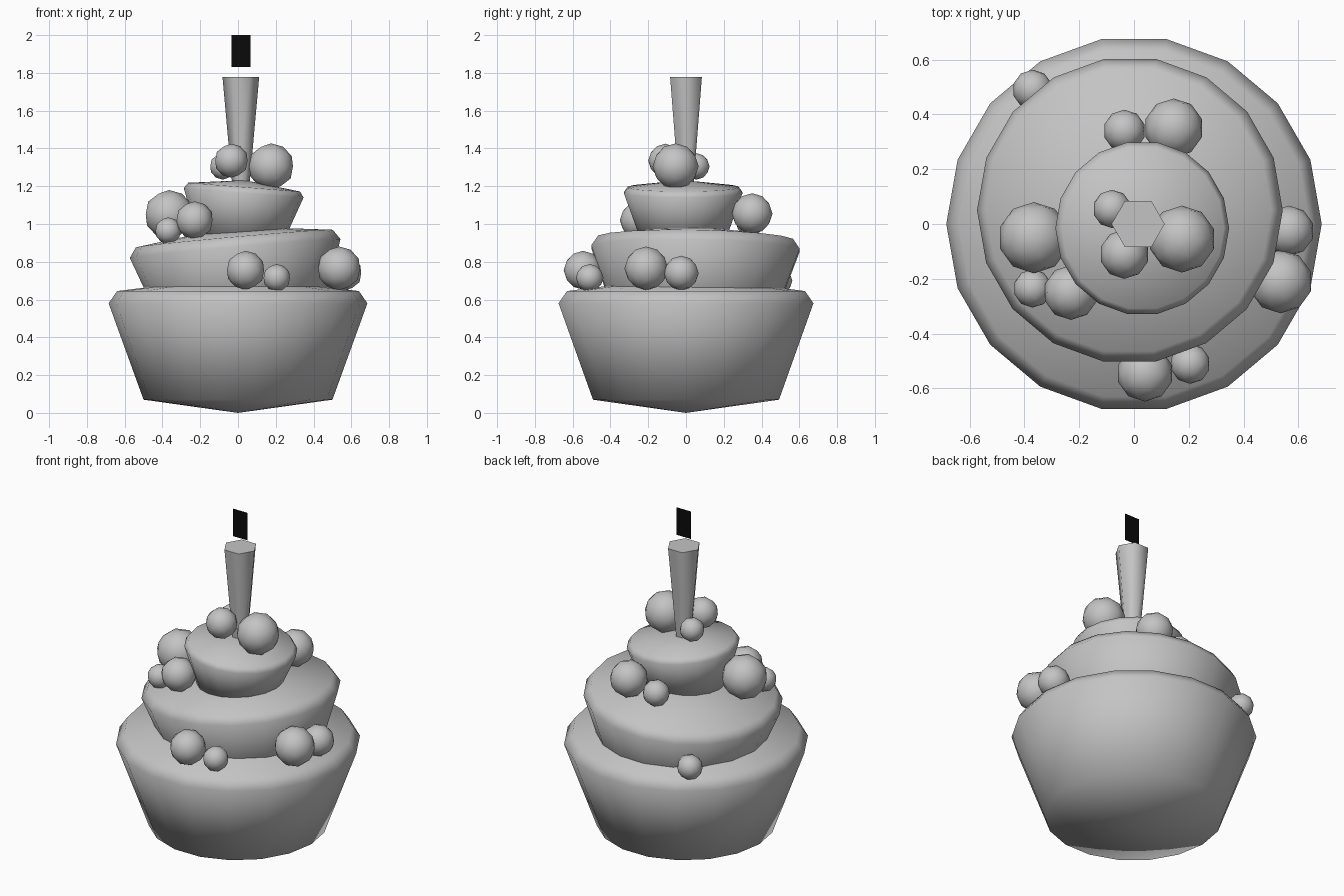
import bpy
import bmesh
from math import radians, sin, cos, pi

cube = bpy.data.objects.get("Cube")
if cube:
    bpy.data.objects.remove(cube, do_unlink=True)


def material(name, rgb):
    mat = bpy.data.materials.new(name)
    mat.use_nodes = True
    mat.diffuse_color = (*rgb, 1)
    mat.node_tree.nodes["Principled BSDF"].inputs["Base Color"].default_value = (*rgb, 1)
    return mat


grey = material("plain grey", (0.55, 0.55, 0.55))
black = material("flame black", (0.003, 0.003, 0.003))


def finish(name, bm, mat, smooth=True):
    bmesh.ops.recalc_face_normals(bm, faces=bm.faces[:])
    mesh = bpy.data.meshes.new(name)
    for face in bm.faces:
        face.smooth = smooth
    bm.to_mesh(mesh)
    bm.free()
    mesh.materials.append(mat)
    obj = bpy.data.objects.new(name, mesh)
    bpy.context.collection.objects.link(obj)
    return obj


# Tier profile (radius, height) measured from the widest rim
BOTTOM, TOP = -0.58, 0.145
RINGS = [(0.5, -0.51), (0.685, 0), (0.64, 0.065)]
SIDES = 18


def tier(name, centre, radius, tilt=(0, 0)):
    bm = bmesh.new()
    s = radius / 0.685
    rings = []
    for r, z in RINGS:
        rings.append([bm.verts.new((r * s * cos(2 * pi * i / SIDES),
                                    r * s * sin(2 * pi * i / SIDES), z * s))
                      for i in range(SIDES)])
    low = bm.verts.new((0, 0, BOTTOM * s))
    high = bm.verts.new((0, 0, TOP * s))
    for i in range(SIDES):
        j = (i + 1) % SIDES
        for a, b in zip(rings, rings[1:]):
            bm.faces.new((a[i], a[j], b[j], b[i]))
        bm.faces.new((low, rings[0][j], rings[0][i]))
        bm.faces.new((high, rings[-1][i], rings[-1][j]))
    obj = finish(name, bm, grey)
    obj.location = centre
    obj.rotation_euler = (radians(tilt[0]), radians(tilt[1]), 0)


# Cake cup and the two leaning icing tiers
tier("cake_base", (0, 0, 0.58), 0.685)
tier("middle_tier", (-0.015, 0.05, 0.87), 0.56, (-1, -5.1))
tier("top_tier", (0.03, -0.015, 1.165), 0.318, (0, 4.5))

# Berries: x, y, z, radius
berries = {
    "left_berry": [(-0.365, -0.05, 1.05, 0.13), (-0.23, -0.25, 1.02, 0.1),
                   (-0.37, -0.235, 0.965, 0.07)],
    "front_berry": [(0.04, -0.545, 0.755, 0.103), (0.205, -0.51, 0.715, 0.073)],
    "right_berry": [(0.535, -0.21, 0.765, 0.116), (0.565, -0.025, 0.74, 0.092)],
    "back_berry": [(-0.37, 0.49, 0.7, 0.073), (-0.035, 0.34, 1.01, 0.077),
                   (0.145, 0.35, 1.055, 0.108)],
    "top_berry": [(0.175, -0.055, 1.305, 0.122), (-0.035, -0.11, 1.335, 0.09),
                  (-0.08, 0.055, 1.305, 0.07)],
}
for name, group in berries.items():
    for k, (x, y, z, r) in enumerate(group):
        bm = bmesh.new()
        bmesh.ops.create_icosphere(bm, subdivisions=2, radius=r)
        finish(f"{name}_{k + 1}", bm, grey).location = (x, y, z)

# Six-sided candle, wider at the top, with flat ends
bm = bmesh.new()
ends = [[bm.verts.new((0.015 + r * cos(i * pi / 3), r * sin(i * pi / 3), z))
         for i in range(6)] for r, z in ((0.045, 1.2), (0.097, 1.777))]
for i in range(6):
    j = (i + 1) % 6
    bm.faces.new((ends[0][i], ends[0][j], ends[1][j], ends[1][i]))
for ring in ends:
    bm.faces.new(ring)
candle = finish("candle", bm, grey)
bpy.ops.object.select_all(action="DESELECT")
candle.select_set(True)
bpy.context.view_layer.objects.active = candle
bpy.ops.object.shade_smooth_by_angle(angle=radians(65))

# Flame: a flat upright card
bm = bmesh.new()
bm.faces.new([bm.verts.new((x, 0, z)) for x, z in
              ((-0.035, 1.83), (0.065, 1.83), (0.065, 2), (-0.035, 2))])
finish("flame", bm, black, smooth=False)
